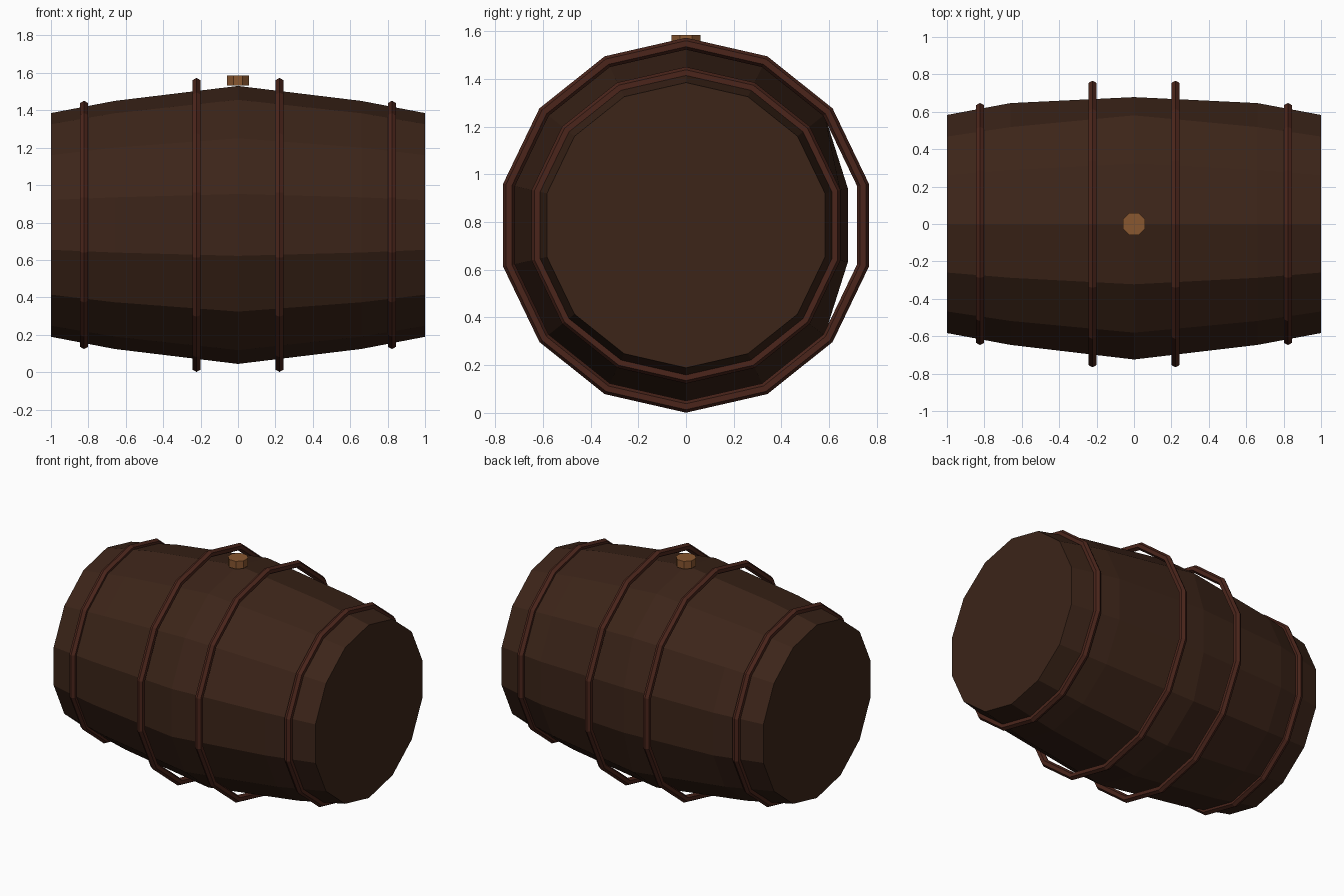
import bpy, bmesh, math
from mathutils import Matrix

if "Cube" in bpy.data.objects:
    bpy.data.objects.remove(bpy.data.objects["Cube"])

SIDES = 14
CZ = 0.787  # height of the barrel axis


def material(name, rgb):
    m = bpy.data.materials.new(name)
    m.diffuse_color = (*rgb, 1)
    m.use_nodes = True
    m.node_tree.nodes["Principled BSDF"].inputs["Base Color"].default_value = m.diffuse_color
    return m


def make_object(name, bm, mat):
    bmesh.ops.recalc_face_normals(bm, faces=bm.faces)
    me = bpy.data.meshes.new(name)
    bm.to_mesh(me)
    bm.free()
    me.materials.append(mat)
    ob = bpy.data.objects.new(name, me)
    bpy.context.collection.objects.link(ob)
    return ob


def ring(bm, x, radius):
    # polygon around the x axis, first corner at the top
    step = 2 * math.pi / SIDES
    return [bm.verts.new((x, radius * math.sin(i * step), CZ + radius * math.cos(i * step)))
            for i in range(SIDES)]


def bridge(bm, a, b):
    for i in range(SIDES):
        j = (i + 1) % SIDES
        bm.faces.new((a[i], a[j], b[j], b[i]))


wood = material("dark_wood", (0.045, 0.018, 0.0095))
iron = material("rusty_iron", (0.07, 0.0185, 0.011))
cork = material("cork", (0.25, 0.095, 0.03))

# Barrel body: bulging profile with flat ends
bm = bmesh.new()
rings = [ring(bm, x, r) for x, r in
         [(-1, 0.598), (-0.66, 0.663), (0, 0.743), (0.66, 0.663), (1, 0.598)]]
for a, b in zip(rings, rings[1:]):
    bridge(bm, a, b)
bm.faces.new(rings[0])
bm.faces.new(rings[-1])
# Dent in the middle of the back side
for i in (3, 4):
    rings[2][i].co.y -= 0.046
    rings[2][i].co.z -= 0.01 if i == 3 else -0.01
make_object("barrel_body", bm, wood)

# Hoops: hexagonal section swept round the axis
for name, x, radius in [("hoop_end_left", -0.823, 0.639), ("hoop_middle_left", -0.222, 0.761),
                        ("hoop_middle_right", 0.222, 0.761), ("hoop_end_right", 0.823, 0.639)]:
    bm = bmesh.new()
    loops = [ring(bm, x + 0.025 * math.sin(k * math.pi / 3), radius + 0.025 * math.cos(k * math.pi / 3))
             for k in range(6)]
    for k in range(6):
        bridge(bm, loops[k], loops[(k + 1) % 6])
    make_object(name, bm, iron)

# Bung on top
bm = bmesh.new()
bmesh.ops.create_cone(bm, cap_ends=True, segments=8, radius1=0.065, radius2=0.065, depth=0.053,
                      matrix=Matrix.Translation((0, 0, 1.559)) @ Matrix.Rotation(math.pi / 8, 4, 'Z'))
make_object("bung", bm, cork)
